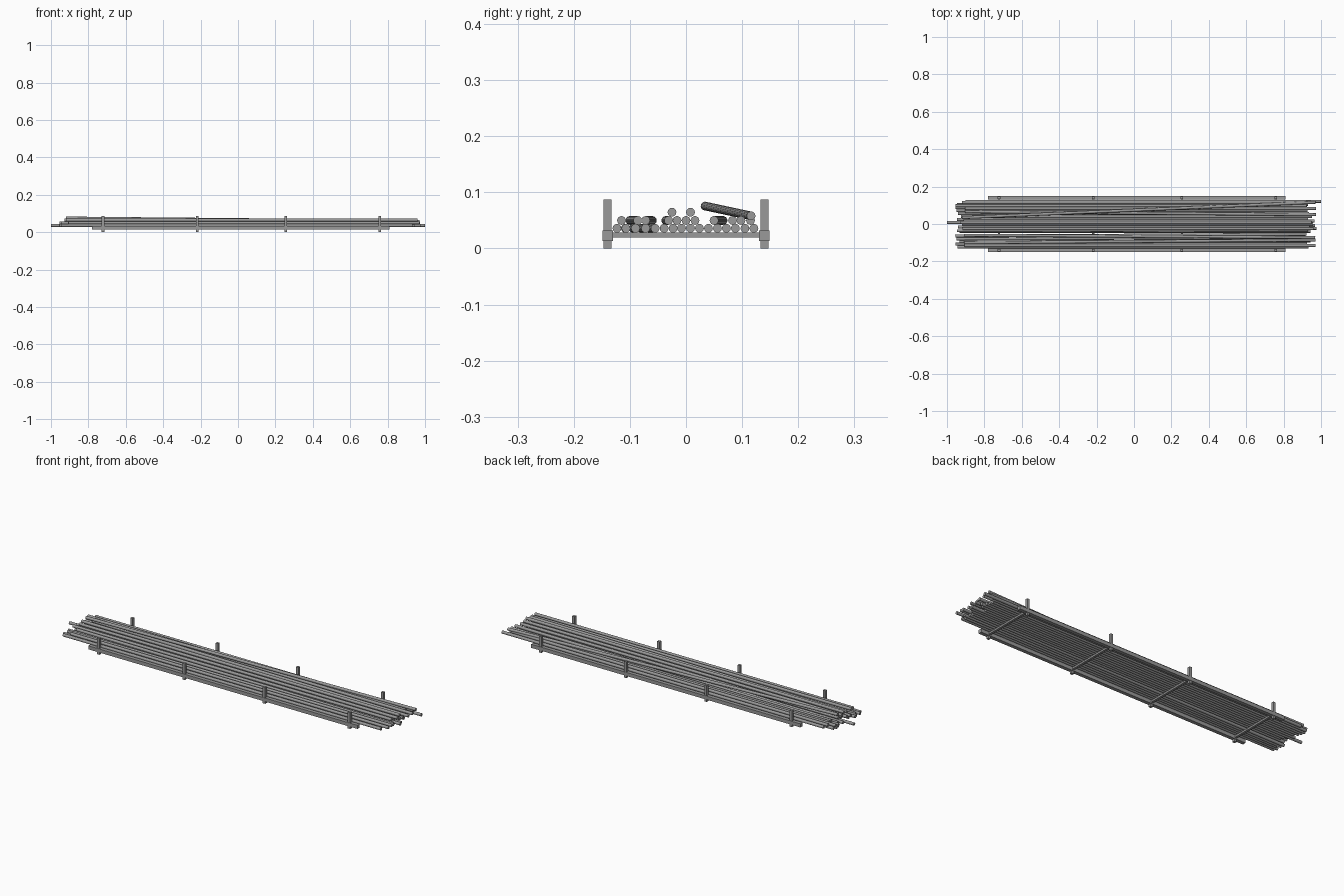
import bpy, math, random
from mathutils import Vector

if "Cube" in bpy.data.objects:
    bpy.data.objects.remove(bpy.data.objects["Cube"])

random.seed(4)
R = 0.0078

# Dark grey metal for everything
metal = bpy.data.materials.new("dark_metal")
metal.diffuse_color = (0.32, 0.32, 0.32, 1)
metal.use_nodes = True
metal.node_tree.nodes["Principled BSDF"].inputs["Base Color"].default_value = metal.diffuse_color


def box(name, x0, x1, y0, y1, z0, z1):
    bpy.ops.mesh.primitive_cube_add(size=1, location=((x0 + x1) / 2, (y0 + y1) / 2, (z0 + z1) / 2))
    o = bpy.context.object
    o.name = name
    o.scale = (x1 - x0, y1 - y0, z1 - z0)
    bpy.ops.object.transform_apply(location=False, rotation=False, scale=True)
    o.data.materials.append(metal)


def pipe(name, a, b):
    a, b = Vector(a), Vector(b)
    d = b - a
    bpy.ops.mesh.primitive_cylinder_add(vertices=16, radius=R, depth=d.length, location=(a + b) / 2)
    o = bpy.context.object
    o.name = name
    o.rotation_euler = d.to_track_quat('Z', 'Y').to_euler()
    o.data.materials.append(metal)
    bpy.ops.object.shade_smooth_by_angle(angle=math.radians(40))


# Rack: side rails, upright posts and cross bars
post_x = [-0.722, -0.218, 0.256, 0.758]
for side, s in (("front", -1), ("back", 1)):
    ys = sorted((s * 0.13, s * 0.149))
    box(side + "_rail", -0.78, 0.81, *ys, 0.013, 0.032)
    for x in post_x:
        ys = sorted((s * 0.133, s * 0.147))
        box(side + "_post", x - 0.007, x + 0.007, *ys, 0, 0.087)
for x in post_x:
    box("cross_bar", x - 0.006, x + 0.006, -0.135, 0.135, 0.019, 0.028)

# Bottom layer: (y at left end, y at right end)
bottom = [(-0.123, -0.123), (-0.108, -0.107), (-0.094, -0.09), (-0.08, -0.072),
          (-0.0645, -0.055), (-0.039, -0.039), (-0.023, -0.023), (-0.008, -0.008), (0.008, 0.008),
          (0.024, 0.024), (0.04, 0.04), (0.056, 0.056), (0.072, 0.072),
          (0.088, 0.088), (0.105, 0.105), (0.121, 0.121)]
# Middle layer
middle = [(-0.115, -0.115), (-0.1, -0.086), (-0.06, -0.072), (-0.036, -0.031),
          (-0.016, -0.016), (0, 0), (0.016, 0.016), (0.066, 0.05),
          (0.083, 0.083), (0.098, 0.098), (0.115, 0.115)]
# Top layer
top = [(-0.025, -0.025), (0.008, 0.008)]

for layer, (rows, z) in {"bottom": (bottom, 0.0358), "middle": (middle, 0.0498), "top": (top, 0.0645)}.items():
    for i, (ya, yb) in enumerate(rows):
        off = random.uniform(-0.03, 0.035)
        x0, x1 = off - 0.93, off + 0.947
        if layer == "bottom" and i == 8:
            x0, x1 = -1.0, 0.9
        if layer == "bottom" and i == 15:
            x0, x1 = -0.9, 1.0
        pipe(layer + "_pipe", (x0, ya, z), (x1, yb, z))

# Loose pipe lying across the stack
pipe("loose_pipe", (-0.92, 0.034, 0.0755), (0.97, 0.116, 0.058))
